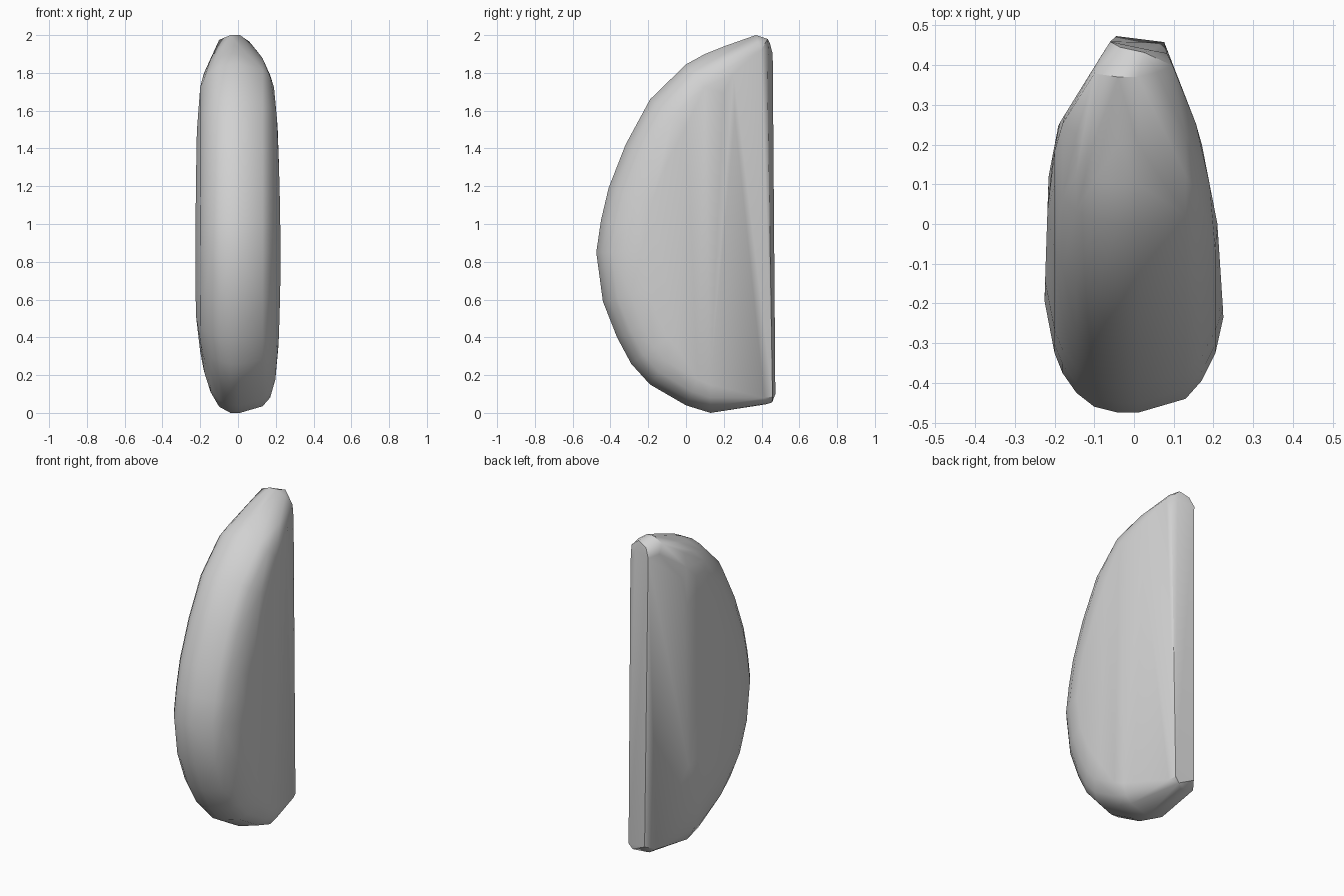
import bpy, bmesh, math
from mathutils import Vector

cube = bpy.data.objects.get("Cube")
if cube:
    bpy.data.objects.remove(cube, do_unlink=True)

# Curved outline of the half-moon as (y, z), from the top tip round to the bottom
OUTLINE = [(.37, 2), (.2, 1.94), (.1, 1.9), (0, 1.845), (-.19, 1.66),
           (-.32, 1.42), (-.41, 1.19), (-.45, 1.02), (-.475, .85), (-.44, .59),
           (-.365, .4), (-.29, .26), (-.19, .15), (0, .04), (.13, 0), (.42, .045)]

# Edge rounding per side: (distance in from the outline, half thickness)
ROUND_RIGHT = [(0, .01), (.015, .06), (.035, .13), (.08, .17), (.15, .205), (.24, .225)]
ROUND_LEFT = [(0, .04), (.015, .1), (.05, .145), (.1, .18), (.15, .2), (.28, .225)]

# Wedge thickness per side: (y, half thickness)
WEDGE_RIGHT = [(-.23, .225), (0, .21), (.23, .165), (.46, .073)]
WEDGE_LEFT = [(-.18, .225), (.12, .215), (.25, .19), (.46, .06)]


def interpolate(table, y):
    if y <= table[0][0]:
        return table[0][1]
    for (a, u), (b, v) in zip(table, table[1:]):
        if y <= b:
            return u + (v - u) * (y - a) / (b - a)
    return table[-1][1]


def inward_normals(points):
    pts = [Vector(p) for p in points]
    normals = []
    for i in range(len(pts)):
        t = (pts[min(i + 1, len(pts) - 1)] - pts[max(i - 1, 0)]).normalized()
        normals.append(Vector((-t.y, t.x)))
    return list(zip(pts, normals))


bm = bmesh.new()

# Rounded rim and curved side faces
for side, rounding, wedge in ((1, ROUND_RIGHT, WEDGE_RIGHT), (-1, ROUND_LEFT, WEDGE_LEFT)):
    for point, normal in inward_normals(OUTLINE):
        # the rim rounds off more gently at the tip, and at the left of the base
        soften = 1 + (7 + 2 * side) * max(0, point.y - 1.84)
        if side < 0:
            soften += 1.2 * max(0, 1 - point.y / .4)
        for depth, thickness in rounding:
            p = point + normal * depth * soften
            x = min(thickness, interpolate(wedge, p.x))
            bm.verts.new((side * x, min(p.x, .43), p.y))

# Narrow flat back strip with chamfered ends
for co in ((-.06, .459, 1.9), (-.045, .473, .1), (.045, .437, 1.92), (.076, .458, .085),
           (-.035, .445, 1.955), (.025, .432, 1.98), (.05, .456, .055)):
    bm.verts.new(co)

# Solid skin around all the points
bmesh.ops.convex_hull(bm, input=bm.verts[:])
bmesh.ops.delete(bm, geom=[v for v in bm.verts if not v.link_faces], context='VERTS')
bmesh.ops.dissolve_limit(bm, angle_limit=math.radians(1.5), verts=bm.verts[:], edges=bm.edges[:])
bmesh.ops.recalc_face_normals(bm, faces=bm.faces[:])

mesh = bpy.data.meshes.new("half_moon_stone")
bm.to_mesh(mesh)
bm.free()
stone = bpy.data.objects.new("half_moon_stone", mesh)
bpy.context.collection.objects.link(stone)

# Plain grey
grey = bpy.data.materials.new("light_grey")
grey.use_nodes = True
colour = (.64, .64, .64, 1)
grey.diffuse_color = colour
for node in grey.node_tree.nodes:
    if node.type == 'BSDF_PRINCIPLED':
        node.inputs["Base Color"].default_value = colour
mesh.materials.append(grey)

bpy.ops.object.select_all(action='DESELECT')
stone.select_set(True)
bpy.context.view_layer.objects.active = stone
bpy.ops.object.shade_smooth_by_angle(angle=math.radians(35))
